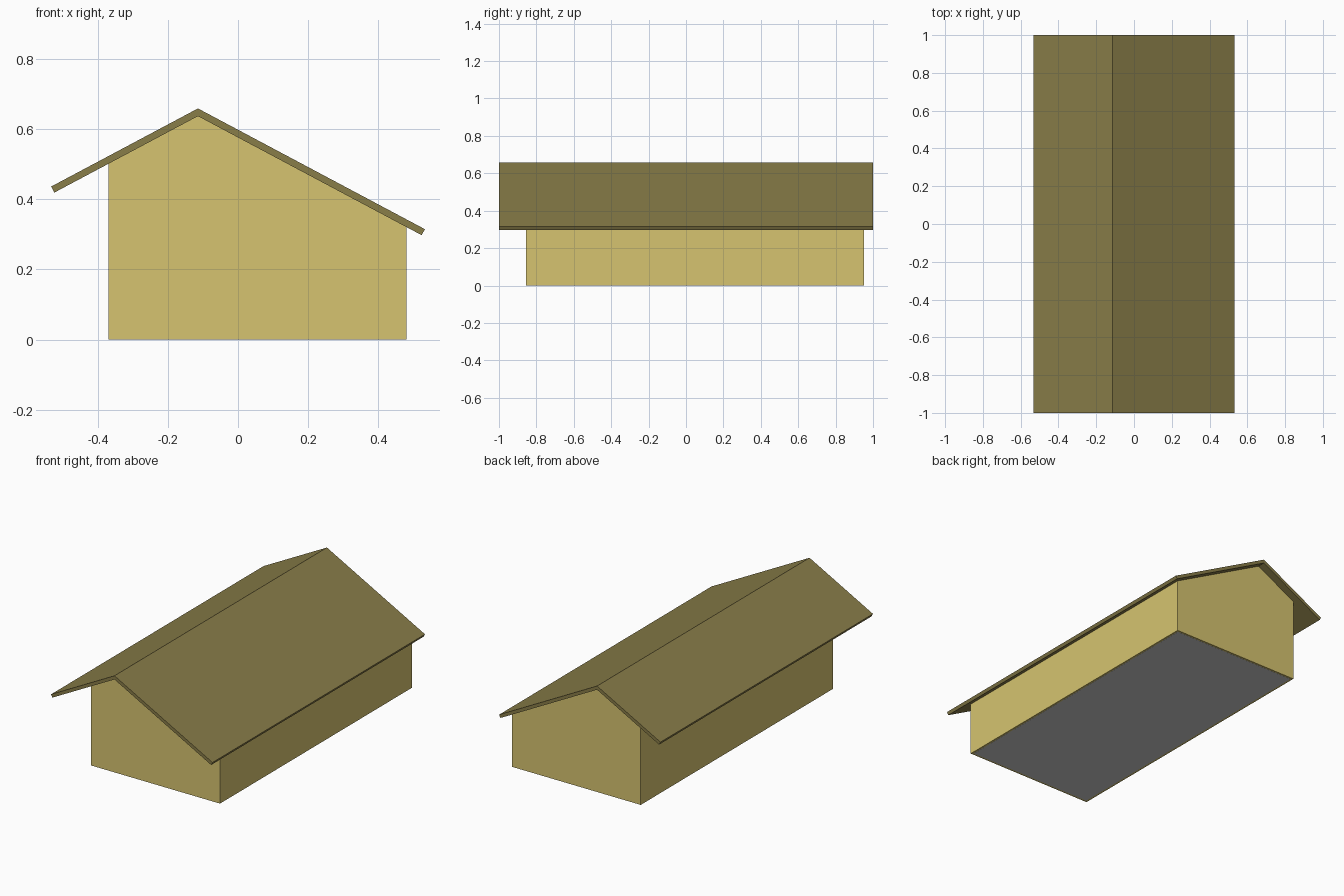
import bpy

if "Cube" in bpy.data.objects:
    bpy.data.objects.remove(bpy.data.objects["Cube"])

def material(name, rgb):
    m = bpy.data.materials.new(name)
    m.diffuse_color = (*rgb, 1)
    m.use_nodes = True
    m.node_tree.nodes["Principled BSDF"].inputs["Base Color"].default_value = m.diffuse_color
    return m

def prism(name, profile, y0, y1, mat=None):
    """Extrude an (x, z) outline, listed anticlockwise from the front, along y."""
    n = len(profile)
    verts = [(x, y, z) for y in (y0, y1) for x, z in profile]
    faces = [tuple(range(n)), tuple(range(2 * n - 1, n - 1, -1))]
    faces += [(i, i + n, (i + 1) % n + n, (i + 1) % n) for i in range(n)]
    mesh = bpy.data.meshes.new(name)
    mesh.from_pydata(verts, [], faces)
    obj = bpy.data.objects.new(name, mesh)
    bpy.context.collection.objects.link(obj)
    if mat:
        mesh.materials.append(mat)
    return obj

wall_mat = material("wall_yellow", (0.67, 0.55, 0.16))
roof_mat = material("roof_olive", (0.25, 0.205, 0.066))

RIDGE_X, RIDGE_Z, SLOPE, DROP = -0.114, 0.658, 0.532, 0.022

def roof_z(x):
    return RIDGE_Z - SLOPE * abs(x - RIDGE_X)

# Gabled walls, reaching the underside of the roof
L, R = -0.369, 0.48
prism("walls", [(L, 0), (R, 0), (R, roof_z(R) - DROP),
                (RIDGE_X, RIDGE_Z - DROP), (L, roof_z(L) - DROP)],
      -0.855, 0.953, wall_mat)

# Plain grey floor seen from below
prism("floor", [(L + 0.012, 0), (R - 0.012, 0), (R - 0.012, 0.005), (L + 0.012, 0.005)],
      -0.843, 0.941).location.z = -0.0005

# Overhanging roof with eaves cut square to the slope
E = 0.532
prism("roof", [(-E, roof_z(-E)), (-E + 0.009, roof_z(-E + 0.009) - DROP),
               (RIDGE_X, RIDGE_Z - DROP), (E - 0.009, roof_z(E - 0.009) - DROP),
               (E, roof_z(E)), (RIDGE_X, RIDGE_Z)],
      -1, 1, roof_mat)
